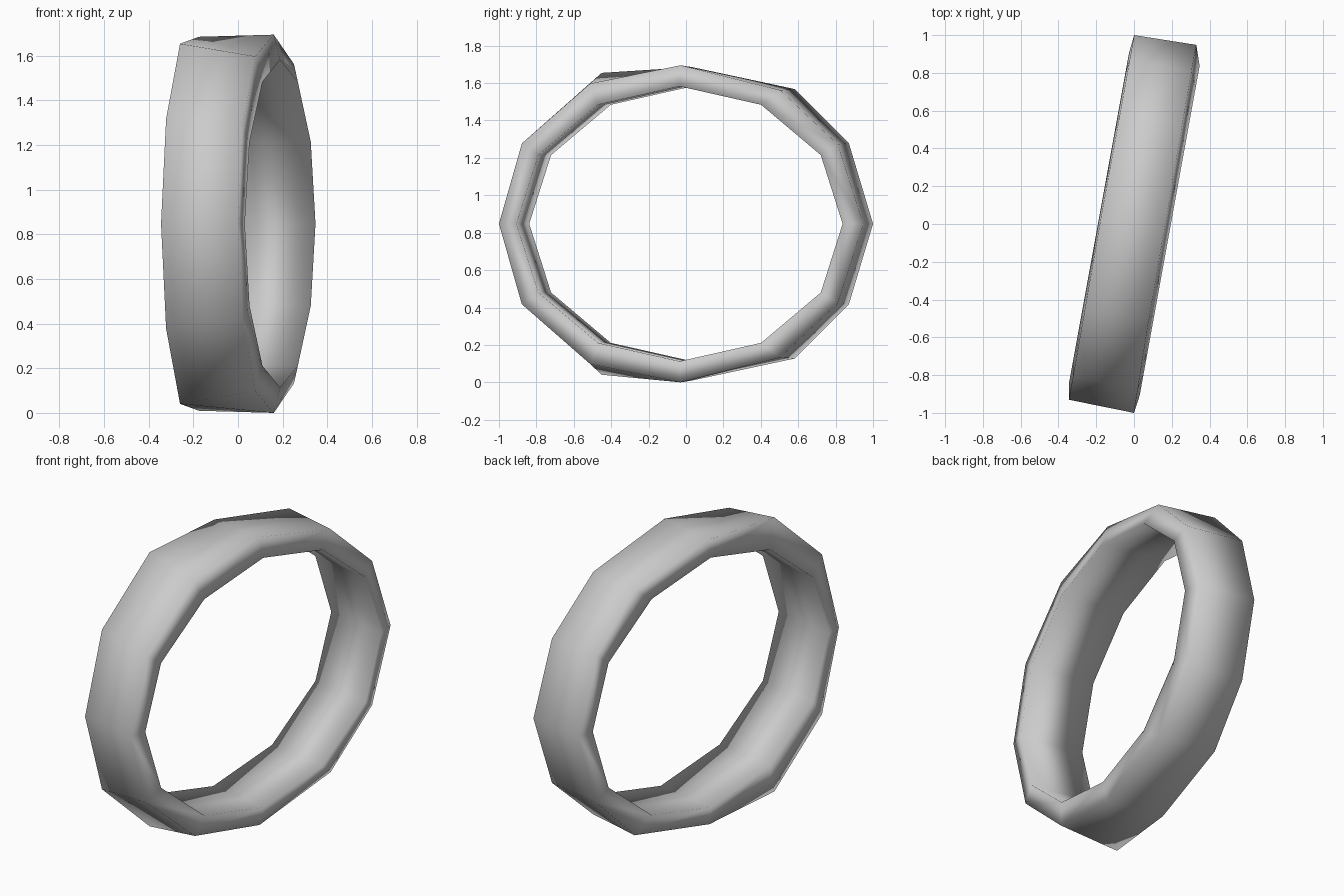
import bpy, bmesh, math
from mathutils import Matrix

if "Cube" in bpy.data.objects:
    bpy.data.objects.remove(bpy.data.objects["Cube"])

ZC = 0.8475                      # centre height
YAW = math.radians(-10.3)        # ring axis turned about z

# Upper half outlines (u = along axis, v = across, z = above centre), 0 to 180 degrees
far_rim = [(-.178, .984, 0), (-.178, .853, .43), (-.177, .56, .72), (-.178, 0, .838),
           (-.175, -.49, .807), (-.173, -.85, .47), (-.173, -.977, 0)]
near_rim = [(.155, .992, 0), (.155, .853, .425), (.157, .54, .715), (.163, 0, .8475),
            (.168, -.49, .75), (.176, -.86, .43), (.179, -.984, 0)]


def inner(u):
    """Regular half ellipse for the hole."""
    return [(u, .886 * math.cos(math.radians(a)), .735 * math.sin(math.radians(a)))
            for a in range(0, 181, 30)]


def full_loop(half):
    """Mirror the half outline below the centre."""
    return half + [(u, v, -z) for u, v, z in half[-2:0:-1]]


# Band: four 12-sided loops bridged all the way round the section
bm = bmesh.new()
loops = [[bm.verts.new(p) for p in full_loop(h)]
         for h in (far_rim, near_rim, inner(.192), inner(-.188))]
for i in range(4):
    a, b = loops[i], loops[(i + 1) % 4]
    for j in range(12):
        k = (j + 1) % 12
        bm.faces.new((a[j], a[k], b[k], b[j]))
bmesh.ops.recalc_face_normals(bm, faces=bm.faces)
for f in bm.faces:
    f.smooth = True
bm.transform(Matrix.Translation((0, 0, ZC)) @ Matrix.Rotation(YAW, 4, 'Z'))
mesh = bpy.data.meshes.new("ring_band")
bm.to_mesh(mesh)
bm.free()
ring = bpy.data.objects.new("ring_band", mesh)
bpy.context.collection.objects.link(ring)
